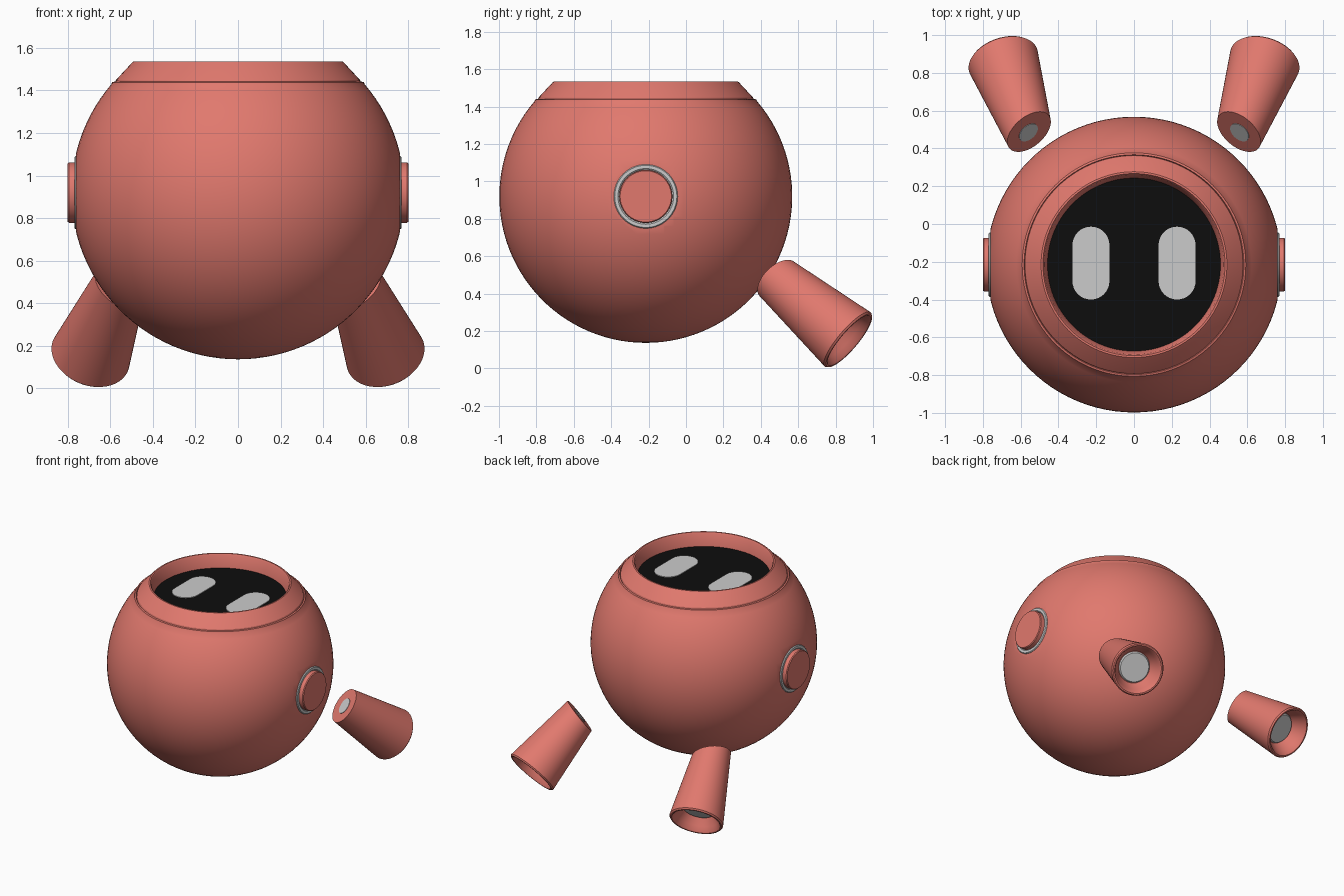
import bpy, bmesh, math
from mathutils import Vector, Matrix

if "Cube" in bpy.data.objects:
    bpy.data.objects.remove(bpy.data.objects["Cube"])


def material(name, rgb):
    m = bpy.data.materials.new(name)
    m.diffuse_color = (*rgb, 1)
    m.use_nodes = True
    m.node_tree.nodes["Principled BSDF"].inputs["Base Color"].default_value = m.diffuse_color
    return m


CORAL = material("coral", (0.75, 0.19, 0.155))
BLACK = material("black", (0.004, 0.004, 0.004))
CENTER = Vector((0, -0.215, 0.92))
R = 0.783


def lathe(profile, matrix, steps=64):
    """Revolve (radius, height) points about local z, then place with matrix."""
    bm = bmesh.new()
    rings = []
    for r, h in profile:
        if r < 1e-5:
            rings.append([bm.verts.new((0, 0, h))])
        else:
            rings.append([bm.verts.new((r * math.cos(a), r * math.sin(a), h))
                          for a in (2 * math.pi * i / steps for i in range(steps))])
    for a, b in zip(rings, rings[1:]):
        for i in range(steps):
            j = (i + 1) % steps
            if len(a) == 1:
                bm.faces.new((a[0], b[j], b[i]))
            elif len(b) == 1:
                bm.faces.new((a[i], a[j], b[0]))
            else:
                bm.faces.new((a[i], a[j], b[j], b[i]))
    bmesh.ops.transform(bm, matrix=matrix, verts=bm.verts)
    return bm


def cut(bm, point, normal, fill=True):
    """Slice away everything on the normal side and optionally cap the opening."""
    res = bmesh.ops.bisect_plane(bm, geom=bm.verts[:] + bm.edges[:] + bm.faces[:],
                                 plane_co=point, plane_no=normal, clear_outer=True)
    if fill:
        edges = [e for e in res["geom_cut"] if isinstance(e, bmesh.types.BMEdge)]
        bmesh.ops.contextual_create(bm, geom=edges)


def finish(name, bm, mat=None, mirror=False, angle=35):
    bmesh.ops.recalc_face_normals(bm, faces=bm.faces[:])
    me = bpy.data.meshes.new(name)
    bm.to_mesh(me)
    bm.free()
    ob = bpy.data.objects.new(name, me)
    bpy.context.collection.objects.link(ob)
    if mat:
        me.materials.append(mat)
    if mirror:
        ob.modifiers.new("Mirror", "MIRROR")
    bpy.ops.object.select_all(action="DESELECT")
    bpy.context.view_layer.objects.active = ob
    ob.select_set(True)
    bpy.ops.object.shade_smooth_by_angle(angle=math.radians(angle))
    return ob


# Round body with a sloped collar and a recessed opening on top
top = math.asin(0.51 / R)
arc = [-math.pi / 2 + (top + math.pi / 2) * i / 40 for i in range(41)]
profile = [(R * math.cos(a), R * math.sin(a)) for a in arc]
profile[0] = (0, -R)
profile += [(0.592, 0.518), (0.582, 0.521), (0.578, 0.514), (0.574, 0.528),
            (0.50, 0.608), (0.492, 0.615), (0.482, 0.615), (0.475, 0.605),
            (0.458, 0.515), (0.445, 0.505)]
body = lathe(profile, Matrix.Translation(CENTER), 96)
for s in (1, -1):
    cut(body, (s * 0.761, 0, 0), (s, 0, 0))
finish("body", body, CORAL, angle=25)

# Dark face screen
finish("face_screen", lathe([(0, 0.50), (0.459, 0.50), (0.459, 0.515), (0, 0.515)],
                            Matrix.Translation(CENTER), 96), BLACK)

# Pill-shaped eyes
eye = bmesh.new()
outline = []
for i in range(34):
    half = 1 if i < 17 else -1
    a = math.pi * (i - (0 if half > 0 else 1)) / 16
    outline.append(eye.verts.new((0.228 + 0.098 * math.cos(a),
                                  -0.207 + half * 0.095 + 0.098 * math.sin(a), 1.432)))
face = eye.faces.new(outline)
ext = bmesh.ops.extrude_face_region(eye, geom=[face])
bmesh.ops.translate(eye, vec=(0, 0, 0.008),
                    verts=[v for v in ext["geom"] if isinstance(v, bmesh.types.BMVert)])
finish("eyes", eye, mirror=True)

# Side caps with grey surrounding rings
side = Matrix.Translation((0, CENTER.y, CENTER.z)) @ Matrix.Rotation(math.pi / 2, 4, "Y")
finish("side_caps", lathe([(0, 0.74), (0.142, 0.74), (0.142, 0.794), (0.137, 0.80), (0, 0.80)],
                          side), CORAL, True)
finish("side_rings", lathe([(0.142, 0.75), (0.171, 0.75), (0.171, 0.763), (0.166, 0.769),
                            (0.149, 0.769), (0.142, 0.763)], side), None, True)

# Floating tapered feet: hollow lower end, upper end sliced to face the body
base = Vector((0.695, 0.872, 0.149))
axis = Vector((-0.258, -0.737, 0.626)).normalized()
foot_mat = Matrix.Translation(base) @ axis.to_track_quat("Z", "Y").to_matrix().to_4x4()
foot = lathe([(0, 0.10), (0.115, 0.10), (0.15, 0.04), (0.164, 0.008), (0.172, 0),
              (0.182, 0), (0.19, 0.01), (0.107, 0.72)], foot_mat)
tip = base + axis * 0.525
tip_normal = Vector((-0.53, -0.60, 0.60)).normalized()
cut(foot, tip, tip_normal)
finish("feet", foot, CORAL, True)

# Grey discs at both ends of each foot
finish("foot_thrusters", lathe([(0, 0.085), (0.104, 0.085), (0.112, 0.095), (0.112, 0.105)],
                               foot_mat), None, True)
tip_mat = Matrix.Translation(tip) @ tip_normal.to_track_quat("Z", "Y").to_matrix().to_4x4()
finish("foot_connectors", lathe([(0.058, -0.01), (0.058, 0.003), (0, 0.003)], tip_mat),
       None, True)
